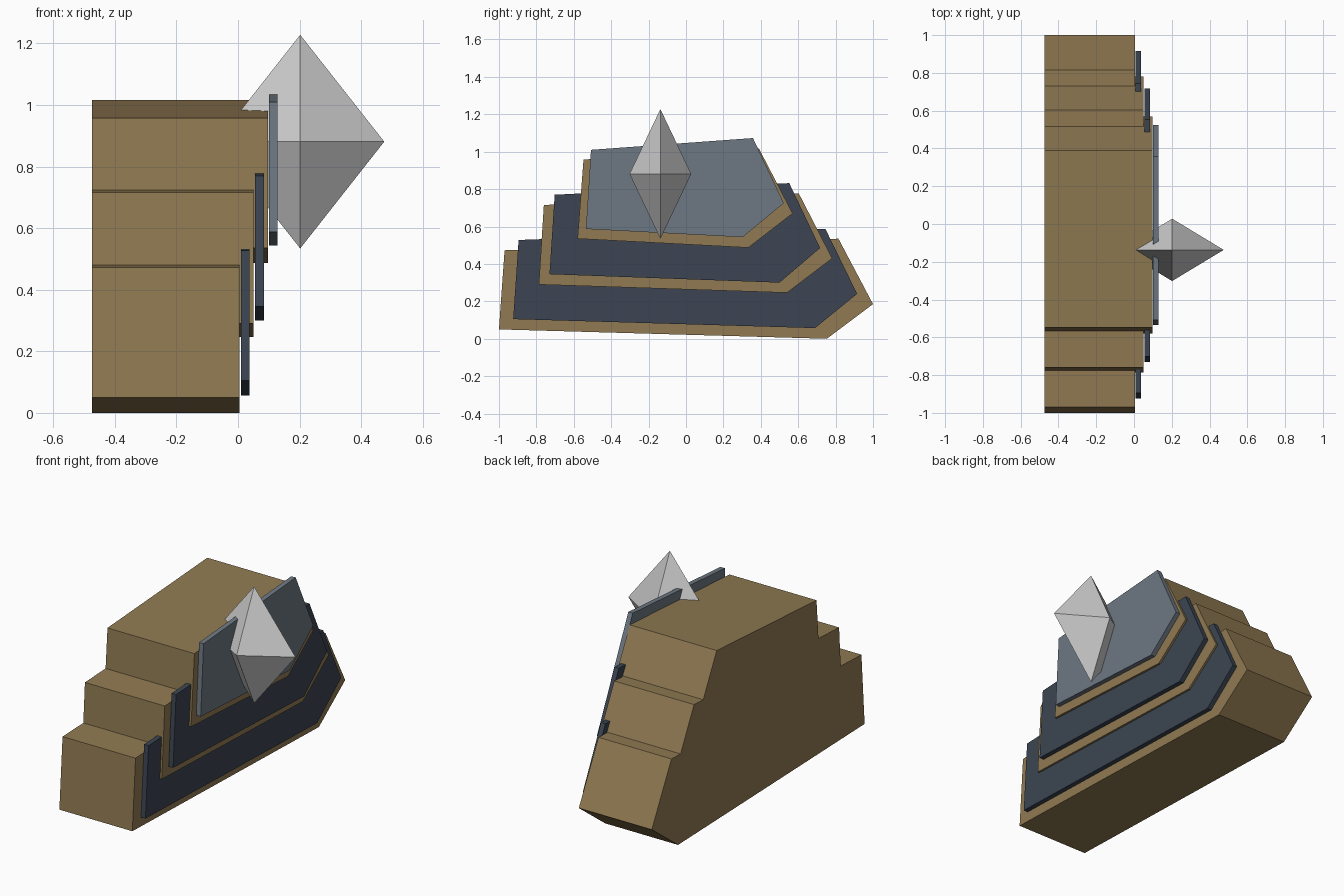
import bpy, bmesh

if "Cube" in bpy.data.objects:
    bpy.data.objects.remove(bpy.data.objects["Cube"])


def material(name, rgb):
    m = bpy.data.materials.new(name)
    m.diffuse_color = (*rgb, 1)
    m.use_nodes = True
    m.node_tree.nodes["Principled BSDF"].inputs["Base Color"].default_value = m.diffuse_color
    return m


def add_object(name, bm, mat=None):
    bmesh.ops.recalc_face_normals(bm, faces=bm.faces)
    me = bpy.data.meshes.new(name)
    bm.to_mesh(me)
    bm.free()
    ob = bpy.data.objects.new(name, me)
    bpy.context.collection.objects.link(ob)
    if mat:
        me.materials.append(mat)
    return ob


def slab(name, profile, x0, x1, mat):
    """Extrude a (y, z) outline along x."""
    bm = bmesh.new()
    face = bm.faces.new([bm.verts.new((x0, y, z)) for y, z in profile])
    ext = bmesh.ops.extrude_face_region(bm, geom=[face], use_keep_orig=True)
    verts = [g for g in ext["geom"] if isinstance(g, bmesh.types.BMVert)]
    bmesh.ops.translate(bm, verts=verts, vec=(x1 - x0, 0, 0))
    return add_object(name, bm, mat)


tan = material("tan", (0.28, 0.195, 0.085))
dark = material("dark_slate", (0.045, 0.06, 0.085))
slate = material("light_slate", (0.155, 0.19, 0.23))

# Stepped body: three tiers sharing a flat back
tiers = [
    [(-1, 0.05), (0.753, 0), (1, 0.185), (0.815, 0.535), (-0.97, 0.473)],
    [(-0.787, 0.29), (0.54, 0.246), (0.782, 0.43), (0.603, 0.777), (-0.76, 0.715)],
    [(-0.58, 0.535), (0.333, 0.487), (0.57, 0.67), (0.39, 1.017), (-0.548, 0.958)],
]
for i, (outline, x1) in enumerate(zip(tiers, (0.005, 0.05, 0.097))):
    slab(f"body_tier_{i + 1}", outline, -0.475, x1, tan)

# Thin plates on the face of each tier
plates = [
    [(-0.924, 0.105), (0.69, 0.057), (0.915, 0.24), (0.745, 0.588), (-0.895, 0.528)],
    [(-0.73, 0.345), (0.50, 0.30), (0.717, 0.485), (0.552, 0.832), (-0.702, 0.77)],
    [(-0.535, 0.587), (0.303, 0.543), (0.523, 0.725), (0.358, 1.073), (-0.508, 1.01)],
]
for i, (outline, x0, mat) in enumerate(zip(plates, (0.009, 0.055, 0.1), (dark, dark, slate))):
    slab(f"face_plate_{i + 1}", outline, x0, x0 + 0.029, mat)

# Eight-sided crystal set into the top plate
bm = bmesh.new()
ring = [bm.verts.new(p) for p in ((0.273, 0, 0), (0, 0.165, 0), (-0.273, 0, 0), (0, -0.165, 0))]
for z in (0.347, -0.347):
    tip = bm.verts.new((0, 0, z))
    for i in range(4):
        bm.faces.new((ring[i], ring[(i + 1) % 4], tip))
crystal = add_object("crystal", bm)
crystal.location = (0.202, -0.137, 0.881)
